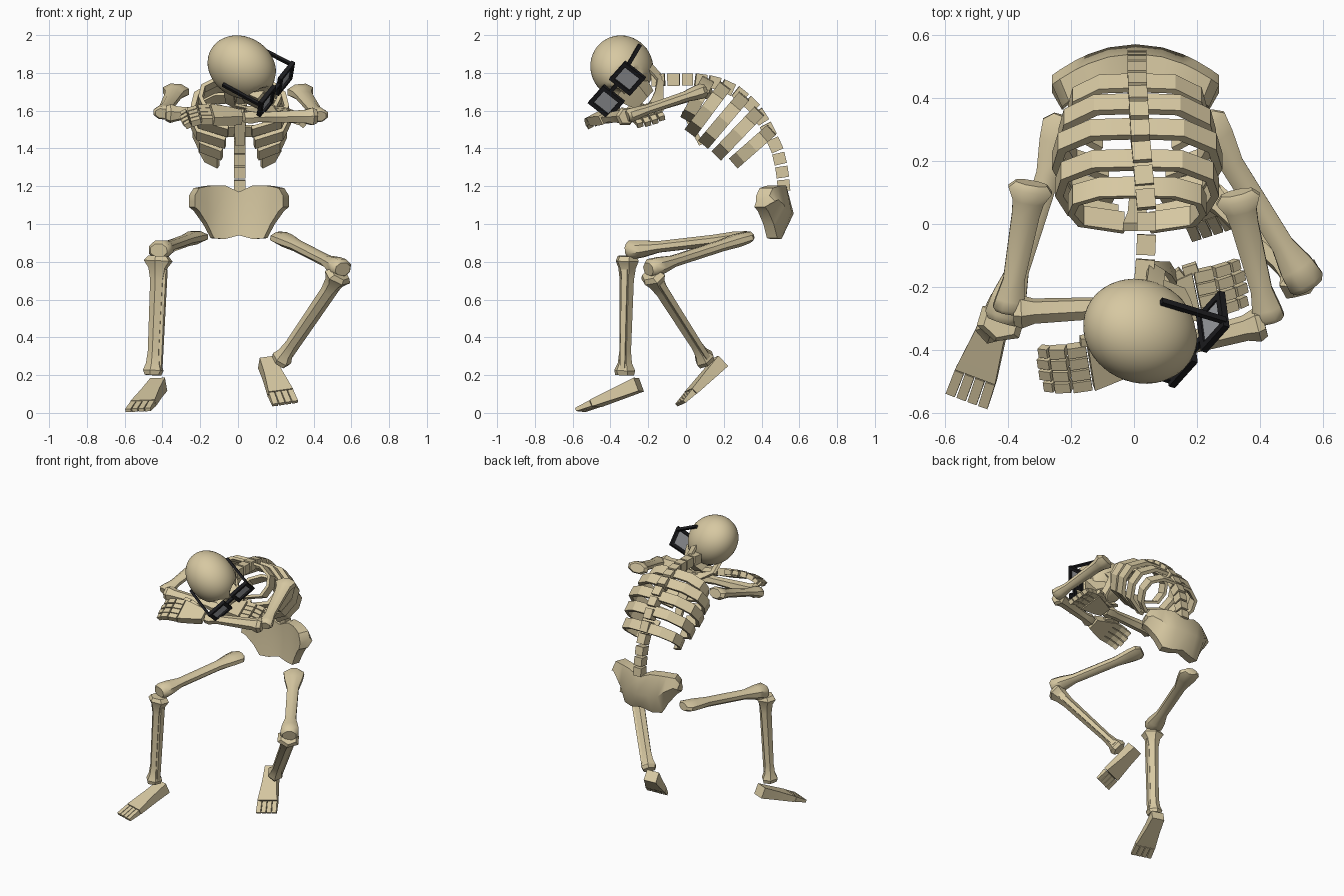
import bpy, bmesh, math
from mathutils import Vector as V

if "Cube" in bpy.data.objects:
    bpy.data.objects.remove(bpy.data.objects["Cube"])

def material(name, col):
    m = bpy.data.materials.new(name)
    m.diffuse_color = (*col, 1)
    m.use_nodes = True
    m.node_tree.nodes["Principled BSDF"].inputs["Base Color"].default_value = m.diffuse_color
    return m

BONE = material("bone", (0.68, 0.58, 0.36))
BLACK = material("black_plastic", (0.012, 0.012, 0.014))
GLASS = material("grey_glass", (0.35, 0.36, 0.38))

def finish(name, bm, mat=BONE, angle=30):
    bmesh.ops.recalc_face_normals(bm, faces=bm.faces[:])
    me = bpy.data.meshes.new(name)
    bm.to_mesh(me)
    bm.free()
    me.materials.append(mat)
    ob = bpy.data.objects.new(name, me)
    bpy.context.collection.objects.link(ob)
    bpy.ops.object.select_all(action='DESELECT')
    ob.select_set(True)
    bpy.context.view_layer.objects.active = ob
    bpy.ops.object.shade_smooth_by_angle(angle=math.radians(angle))
    return ob

def skin(bm, rings):
    """Bridge equal-sized rings of points and cap both ends."""
    vs = [[bm.verts.new(p) for p in r] for r in rings]
    n = len(vs[0])
    for a, b in zip(vs, vs[1:]):
        for i in range(n):
            j = (i + 1) % n
            bm.faces.new((a[i], a[j], b[j], b[i]))
    bm.faces.new(vs[0])
    bm.faces.new(vs[-1][::-1])

def loft(bm, a, b, side, secs, n=4):
    """Rod from a to b; secs = (fraction, half width along side, half thickness)."""
    a, b = V(a), V(b)
    d = (b - a).normalized()
    x = V(side)
    x = (x - d * x.dot(d)).normalized()
    y = d.cross(x)
    k = 1 / math.cos(math.pi / n)
    ang = [(i + .5) * 2 * math.pi / n for i in range(n)]
    skin(bm, [[a.lerp(b, t) + x * w * k * math.cos(q) + y * h * k * math.sin(q) for q in ang]
              for t, w, h in secs])

def bar(bm, a, b, side, w, h):
    loft(bm, a, b, side, [(0, w, h), (1, w, h)])

# pelvis: thick curved bowl swept from side to side
half = [(0, 1.17, .94), (.085, 1.205, .92), (.15, 1.205, .925),
        (.19, 1.2, 1.0), (.24, 1.19, 1.07), (.265, 1.15, 1.09)]
cols = [(-x, t, b) for x, t, b in half[:0:-1]] + half
rings = []
for x, t, b in cols:
    y, m = .57 - 1.4 * x * x, (t + b) / 2
    back = [(x + .005, y - .03, t), (x + .005, y, m), (x + .005, y - .055, b)]
    front = [(x * .88 + .005, y - .11, b), (x * .88 + .005, y - .1, m), (x * .88 + .005, y - .1, t)]
    rings.append(back + front)
bm = bmesh.new()
skin(bm, rings)
finish("pelvis", bm, angle=40)

# spine: separate blocks along a hunched curve
path = [V(p) for p in [(.01, .52, 1.17), (.01, .51, 1.28), (.01, .485, 1.39), (.01, .43, 1.51),
                       (.015, .36, 1.62), (.02, .27, 1.70), (.03, .16, 1.75), (.04, .05, 1.765),
                       (.04, -.06, 1.765), (.03, -.19, 1.76)]]
bm = bmesh.new()
count = 14
for i in range(count):
    def at(s):
        s = min(max(s, 0), .9999) * (len(path) - 1)
        return path[int(s)].lerp(path[int(s) + 1], s % 1)
    bar(bm, at((i + .07) / count), at((i + .9) / count), (1, 0, 0), .03, .033)
finish("spine", bm)

# ribs: angular bands, (back y, back z, front y, front z, half width, front opening)
ribs = [(.12, 1.77, .0, 1.55, .22, .2), (.21, 1.735, .02, 1.48, .26, .25),
        (.31, 1.68, .09, 1.42, .27, .3), (.39, 1.6, .16, 1.36, .25, .4),
        (.455, 1.5, .25, 1.32, .22, .55)]
for i, (y0, z0, y1, z1, w, gap) in enumerate(ribs):
    p0, p1 = V((.01, y0, z0)), V((.01, y1, z1))
    d = p1 - p0
    n = V((0, -d.z, d.y)).normalized() * .035
    prof = [(.0, 0), (.55, .02), (.93, .22), (1, .5), (.85, .82), (gap, 1)]
    prof = [(-u, v) for u, v in prof[:0:-1]] + prof
    rings = []
    for u, v in prof:
        o = p0 + d * v + V((w * u, 0, 0))
        q = p0 + d * (.5 + (v - .5) * .86) + V((w * u * .9, 0, 0))
        rings.append([o + n, o - n, q - n, q + n])
    bm = bmesh.new()
    skin(bm, rings)
    finish("rib_%d" % (i + 1), bm)

# sternum
bm = bmesh.new()
loft(bm, (.01, -.01, 1.6), (.01, .08, 1.42), (1, 0, 0), [(0, .045, .014), (.4, .03, .014), (1, .025, .012)])
finish("sternum", bm)

# legs
THIGH = [(0, .04, .025), (.04, .068, .03), (.13, .06, .034), (.28, .038, .03), (.75, .036, .03),
         (.88, .055, .045), (.97, .06, .05), (1, .045, .035)]
SHIN = [(0, .05, .045), (.04, .07, .055), (.1, .045, .042), (.2, .034, .034), (.8, .03, .028),
        (.9, .036, .034), (.96, .048, .05), (1, .038, .045)]
def leg(tag, hip, knee, ankle, heel, toe, side, foot_side):
    hip, knee, ankle, heel, toe = map(V, (hip, knee, ankle, heel, toe))
    bm = bmesh.new()
    loft(bm, hip, knee, side, THIGH, 8)
    finish(tag + "_thigh_bone", bm, angle=46)
    bm = bmesh.new()
    down = (ankle - knee).normalized()
    loft(bm, knee + down * .03, ankle, side, SHIN, 6)
    off = V(side).normalized() * .036
    loft(bm, knee + down * .1 + off, ankle - down * .03 + off, side, [(0, .014, .016), (1, .011, .013)])
    finish(tag + "_shin_bones", bm)
    # foot wedge and four toes
    bm = bmesh.new()
    ball = heel.lerp(toe, .74)
    loft(bm, heel, ball, foot_side, [(0, .042, .038), (.45, .05, .03), (1, .068, .019)])
    fs = V(foot_side)
    f = (toe - heel).normalized()
    fs = (fs - f * fs.dot(f)).normalized()
    for k in range(4):
        o = fs * (k - 1.5) * .035
        loft(bm, ball + o + f * .004, toe + o * 1.05, foot_side, [(0, .0155, .017), (1, .0155, .009)])
    finish(tag + "_foot", bm)

leg("planted", (-.215, .34, .935), (-.42, -.31, .86), (-.45, -.325, .2),
    (-.42, -.25, .15), (-.53, -.56, .015), (1, -.3, 0), (1, -.35, .05))
leg("raised", (.215, .34, .935), (.555, -.2, .76), (.22, .11, .27),
    (.15, .185, .27), (.25, -.03, .05), (1, .55, 0), (1, .3, .12))

# arms
UPPER = [(0, .05, .03), (.05, .07, .04), (.14, .05, .036), (.25, .044, .028), (.75, .034, .026),
         (.9, .046, .034), (.97, .05, .036), (1, .038, .026)]
FORE = [(0, .038, .035), (.06, .048, .045), (.16, .036, .034), (.8, .03, .024), (.92, .042, .03), (1, .035, .025)]
def arm(tag, shoulder, elbow, wrist, hand_dir, hand_side):
    bm = bmesh.new()
    loft(bm, shoulder, elbow, (1, 0, 0), UPPER, 8)
    finish(tag + "_upper_arm_bone", bm, angle=46)
    bm = bmesh.new()
    start = V(elbow).lerp(V(wrist), .04)
    loft(bm, start, V(wrist), hand_side, FORE, 6)
    finish(tag + "_forearm_bones", bm)
    # palm, curled fingers and thumb
    bm = bmesh.new()
    f = V(hand_dir).normalized()
    s = V(hand_side)
    s = (s - f * s.dot(f)).normalized()
    up = f.cross(s)
    up *= 1 if up.z > 0 else -1
    p = V(wrist) + f * .012
    knuckle = p + f * .16
    loft(bm, p, knuckle, s, [(0, .04, .025), (.4, .058, .027), (1, .08, .024)])
    for k in range(4):
        q = knuckle + s * (k - 1.5) * .041 + f * .005
        for j, length in enumerate((.065, .055, .045 if k in (1, 2) else .035)):
            a = math.radians(6 + 16 * j)
            g = f * math.cos(a) - up * math.sin(a)
            bar(bm, q, q + g * length * .93, s, .018 - .001 * j, .019 - .002 * j)
            q = q + g * length
    inner = s * (1 if s.y > 0 else -1)
    q = p + f * .07 + inner * .055
    bar(bm, q, q + f * .06 + inner * .03, s, .017, .017)
    bar(bm, q + f * .064 + inner * .032, q + f * .11 + inner * .037, s, .015, .015)
    finish(tag + "_hand", bm)

arm("right_side", (.325, .1, 1.71), (.43, -.31, 1.57), (.03, -.415, 1.565), (-1, -.2, .08), (0, 1, .5))
arm("left_side", (-.325, .13, 1.71), (-.4, -.28, 1.585), (.03, -.26, 1.58), (1, .2, .02), (0, 1, .3))

# head frame: forward, lateral and up directions of the tilted skull
C = V((.02, -.34, 1.83))
F = V((.85, -.25, -.46)).normalized()
L = V((.5, .57, .64))
L = (L - F * L.dot(F)).normalized()
U = F.cross(L)
def H(f, l, u):
    return C + F * f + L * l + U * u

# cranium with pressed-in eye sockets
bm = bmesh.new()
bmesh.ops.create_icosphere(bm, subdivisions=4, radius=1)
for v in bm.verts:
    f, l, u = v.co.x * .19, v.co.y * .155, v.co.z * .17
    if f > 0:
        for sgn in (-1, 1):
            r = math.hypot(l - sgn * .065, u + .045)
            f -= .055 * max(0, 1 - (r / .055) ** 2)
    v.co = H(f, l, u)
finish("cranium", bm, angle=60)

# upper jaw, cheeks and lower jaw
bm = bmesh.new()
loft(bm, H(.1, 0, -.07), H(.115, 0, -.195), L, [(0, .085, .06), (.5, .07, .055), (1, .05, .045)])
finish("upper_jaw", bm)
bm = bmesh.new()
side = [(-.01, .115, -.07), (.02, .112, -.19), (.1, .07, -.235), (.145, .03, -.245)]
rings = []
for f, l, u in [(f, -l, u) for f, l, u in side] + side[::-1]:
    t = .85
    w = .028
    a, b = (V((0, 0, w)), V((0, 0, -w))) if f > .05 else (V((w, 0, w * .4)), V((-w, 0, -w * .4)))
    rings.append([H(f + a.x, l, u + a.z), H(f + b.x, l, u + b.z),
                  H((f + b.x) * t, l * t, u + b.z), H((f + a.x) * t, l * t, u + a.z)])
skin(bm, rings)
finish("lower_jaw", bm)

# glasses: two square rims, bridge and temples
bm = bmesh.new()
lens = bmesh.new()
f, u, r, b = .215, -.036, .06, .011
for s in (-1, 1):
    c = s * .098
    for e in (-1, 1):
        bar(bm, H(f, c - r - b, u + e * r), H(f, c + r + b, u + e * r), U, b, b)
        bar(bm, H(f, c + e * r, u - r), H(f, c + e * r, u + r), L, b, b)
    bar(bm, H(f, s * .165, u + .045), H(-.02, s * .162, u + .04), L, .008, .01)
    bar(lens, H(f - .003, c, u - r), H(f - .003, c, u + r), L, r, .002)
bar(bm, H(f, -.035, u + .02), H(f, .035, u + .02), U, .01, .01)
finish("glasses_frame", bm, BLACK)
finish("glasses_lenses", lens, GLASS)
